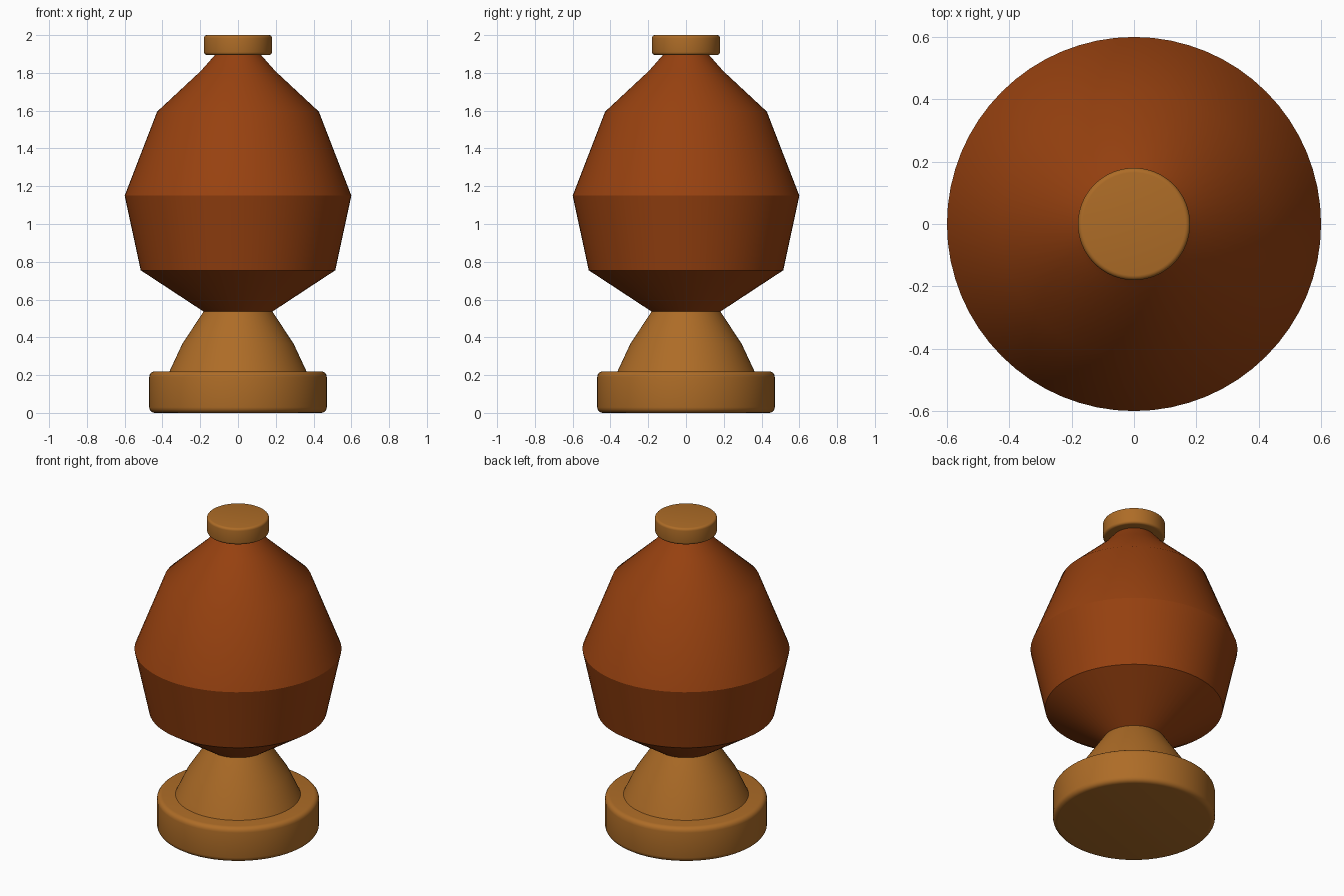
import bpy
import bmesh
from math import radians, pi
from mathutils import Matrix, Vector

old = bpy.data.objects.get("Cube")
if old:
    bpy.data.objects.remove(old, do_unlink=True)

SIDES = 64


def make_material(name, rgb):
    mat = bpy.data.materials.new(name)
    mat.use_nodes = True
    mat.diffuse_color = (*rgb, 1)
    mat.node_tree.nodes["Principled BSDF"].inputs["Base Color"].default_value = (*rgb, 1)
    return mat


def lathe(name, profile, mat, bevel=0):
    """Spin a (radius, height) profile around z, with capped ends."""
    bm = bmesh.new()
    rings = []
    for radius, z in profile:
        ring = [bm.verts.new(Matrix.Rotation(2 * pi * i / SIDES, 3, 'Z') @ Vector((radius, 0, z)))
                for i in range(SIDES)]
        rings.append(ring)
    for low, high in zip(rings, rings[1:]):
        for i in range(SIDES):
            j = (i + 1) % SIDES
            bm.faces.new((low[i], low[j], high[j], high[i]))
    bm.faces.new(rings[0][::-1])
    bm.faces.new(rings[-1])
    mesh = bpy.data.meshes.new(name)
    bm.to_mesh(mesh)
    bm.free()
    mesh.materials.append(mat)
    obj = bpy.data.objects.new(name, mesh)
    bpy.context.collection.objects.link(obj)
    bpy.ops.object.select_all(action='DESELECT')
    obj.select_set(True)
    bpy.context.view_layer.objects.active = obj
    # Rounded rims
    if bevel:
        mod = obj.modifiers.new("rounded_rims", 'BEVEL')
        mod.width = bevel
        mod.segments = 4
        mod.limit_method = 'ANGLE'
        mod.angle_limit = radians(40)
        bpy.ops.object.modifier_apply(modifier=mod.name)
    bpy.ops.object.shade_smooth_by_angle(angle=radians(30))
    return obj


brown = make_material("red_brown", (0.31, 0.053, 0.005))
gold = make_material("golden_tan", (0.42, 0.15, 0.02))

# Foot and flared stem
lathe("base_disc", [(0.47, 0), (0.47, 0.22)], gold, bevel=0.03)
lathe("stem", [(0.365, 0.215), (0.295, 0.365), (0.18, 0.54)], gold)

# Faceted body
lathe("body", [(0.18, 0.535), (0.515, 0.755), (0.6, 1.15), (0.428, 1.595),
               (0.197, 1.81), (0.113, 1.905)], brown)

# Cap on top
lathe("top_cap", [(0.18, 1.895), (0.18, 2.0)], gold, bevel=0.015)
